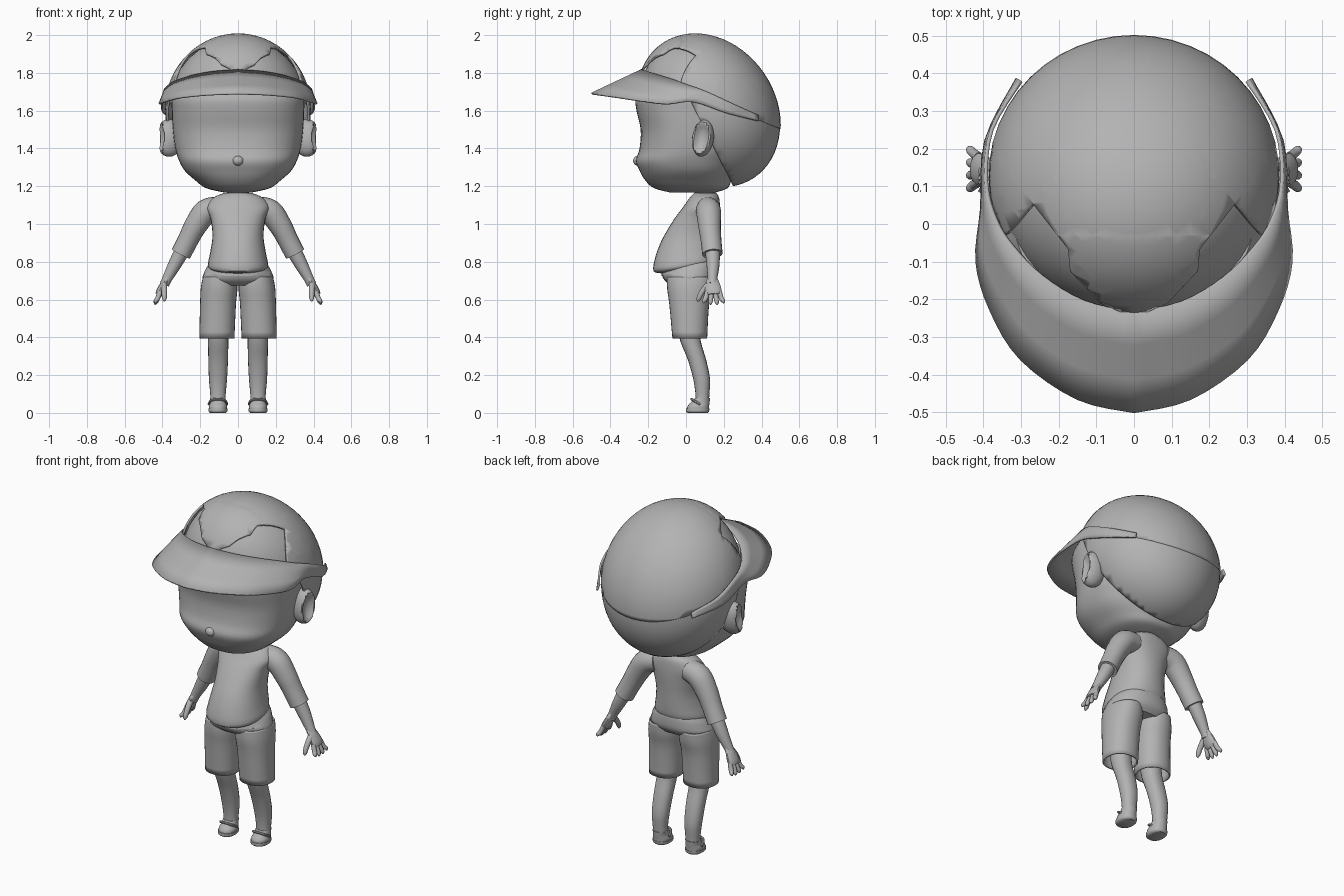
import bpy, bmesh, math
from mathutils import Vector, Matrix

if "Cube" in bpy.data.objects:
    bpy.data.objects.remove(bpy.data.objects["Cube"])

clay = bpy.data.materials.new("matte_grey")
clay.use_nodes = True
clay.diffuse_color = (0.45, 0.45, 0.45, 1)
clay.node_tree.nodes["Principled BSDF"].inputs["Base Color"].default_value = (0.45, 0.45, 0.45, 1)
parts = []


def finish(name, bm, mirror=False, thick=0.0):
    bmesh.ops.recalc_face_normals(bm, faces=bm.faces)
    mesh = bpy.data.meshes.new(name)
    bm.to_mesh(mesh)
    bm.free()
    mesh.materials.append(clay)
    obj = bpy.data.objects.new(name, mesh)
    bpy.context.collection.objects.link(obj)
    if mirror:
        obj.modifiers.new("Mirror", 'MIRROR')
    if thick:
        mod = obj.modifiers.new("Thickness", 'SOLIDIFY')
        mod.thickness = thick
    parts.append(obj)
    return obj


def spline(keys, steps=4):
    """Smooth curve through tuples of any length."""
    vs = [Vector(k) for k in keys]
    out = []
    for i in range(len(vs) - 1):
        a, b = vs[max(i - 1, 0)], vs[i]
        c, d = vs[i + 1], vs[min(i + 2, len(vs) - 1)]
        for s in range(steps):
            t = s / steps
            out.append(0.5 * (2 * b + (c - a) * t + (2 * a - 5 * b + 4 * c - d) * t * t
                              + (3 * b - a - 3 * c + d) * t ** 3))
    return out + [vs[-1]]


def skin(rings, closed=True, caps=True):
    bm = bmesh.new()
    rows = [[bm.verts.new(p) for p in ring] for ring in rings]
    n = len(rows[0])
    for a, b in zip(rows, rows[1:]):
        for i in range(n if closed else n - 1):
            j = (i + 1) % n
            bm.faces.new((a[i], a[j], b[j], b[i]))
    if caps:
        bm.faces.new(rows[0])
        bm.faces.new(rows[-1])
    return bm


def loft(name, keys, power=2.2, sides=32, warp=None, caps=True, **kw):
    """Level rings given as (centre x, half width, front y, back y, z)."""
    rings = []
    for cx, rx, front, back, z in spline(keys):
        ring = []
        for i in range(sides):
            a = math.tau * i / sides
            c, s = (math.copysign(abs(f) ** (2 / power), f) for f in (math.cos(a), math.sin(a)))
            p = Vector((cx + rx * c, (front + back) / 2 + (back - front) / 2 * s, z))
            ring.append(warp(p) if warp else p)
        rings.append(ring)
    return finish(name, skin(rings, caps=caps), **kw)


def tube(name, keys, sides=14, flat=1.0, **kw):
    """Round limb along points given as (x, y, z, radius)."""
    pts = spline(keys)
    rings = []
    for i, p in enumerate(pts):
        d = (pts[min(i + 1, len(pts) - 1)] - pts[max(i - 1, 0)]).to_3d().normalized()
        u = d.cross(Vector((0, 1, 0))).normalized()
        v = d.cross(u)
        rings.append([p.to_3d() + p[3] * (u * math.cos(a) * flat + v * math.sin(a))
                      for a in (math.tau * k / sides for k in range(sides))])
    return finish(name, skin(rings), **kw)


def ball(centre, radii, tilt=0.0, segs=24):
    bm = bmesh.new()
    bmesh.ops.create_uvsphere(bm, u_segments=segs, v_segments=segs * 2 // 3, radius=1)
    bm.transform(Matrix.Translation(centre) @ Matrix.Rotation(tilt, 4, 'X') @ Matrix.Diagonal((*radii, 1)))
    return bm


def skull(scale):
    """Rounded dome that leans down towards the back."""
    bm = ball((0, 0.12, 1.6), [r * scale for r in (0.388, 0.38, 0.4)], segs=48)
    for v in bm.verts:
        v.co.z -= 0.2 * (v.co.y - 0.12)
    return bm


def cut(bm, point, normal, clear=True):
    bmesh.ops.bisect_plane(bm, geom=bm.verts[:] + bm.edges[:] + bm.faces[:],
                           plane_co=point, plane_no=normal, clear_inner=clear)


# Head
loft("head", [(0, 0.08, -0.09, 0.16, 1.168), (0, 0.17, -0.17, 0.22, 1.19),
              (0, 0.225, -0.215, 0.24, 1.23), (0, 0.28, -0.245, 0.26, 1.28),
              (0, 0.312, -0.265, 0.28, 1.335), (0, 0.332, -0.246, 0.3, 1.4),
              (0, 0.345, -0.24, 0.3, 1.5), (0, 0.35, -0.262, 0.3, 1.6),
              (0, 0.35, -0.265, 0.3, 1.67), (0, 0.32, -0.22, 0.3, 1.75)], power=2.4, sides=48)
finish("nose", ball((0, -0.254, 1.335), (0.03, 0.026, 0.026)))
scalp = skull(0.955)
cut(scalp, (0, 0.12, 1.6), (0, 0.41, 1))
finish("scalp", scalp)

# Ears with a dished outer face
ear = ball((0, 0, 0), (1, 1, 1))
for v in ear.verts:
    if v.co.x > 0.65:
        v.co.x = 1.2 - v.co.x
ear.transform(Matrix.Translation((0.365, 0.09, 1.455)) @ Matrix.Rotation(-0.15, 4, 'X')
              @ Matrix.Rotation(-0.25, 4, 'Z') @ Matrix.Diagonal((0.075, 0.056, 0.1, 1)))
finish("ear", ear, mirror=True)

# Hair at the back of the head
hair = skull(0.995)
cut(hair, (0, 0.24, 1.22), (0, 2, 1))
cut(hair, (0, 0.12, 1.69), (0, -0.41, -1))
finish("back_hair", hair, thick=0.012)

# Cap shell with two notches beside the central peak
front_edge = [(0, -0.25), (0.09, -0.21), (0.17, -0.125), (0.175, -0.067),
              (0.27, 0.055), (0.34, -0.03), (0.45, -0.03)]
cap = skull(1.005)
cut(cap, (0, 0.12, 1.66), (0, 0.41, 1))
for (x0, y0), (x1, y1) in zip(front_edge, front_edge[1:]):
    for side in (-1, 1):
        cut(cap, (side * x0, y0, 0), (y1 - y0, -side * (x1 - x0), 0), clear=False)


def edge_y(x):
    for (x0, y0), (x1, y1) in zip(front_edge, front_edge[1:]):
        if x <= x1:
            return y0 + (y1 - y0) * (x - x0) / (x1 - x0)
    return front_edge[-1][1]


gone = []
for f in cap.faces:
    c = f.calc_center_median()
    if c.y < edge_y(abs(c.x)):
        gone.append(f)
bmesh.ops.delete(cap, geom=gone, context='FACES')
finish("cap", cap, thick=0.012)

# Visor and the band tapering round to the back
inner = spline([(0, -0.235, 1.815), (0.13, -0.205, 1.805), (0.24, -0.14, 1.785), (0.32, -0.06, 1.76),
                (0.365, 0.01, 1.735), (0.392, 0.11, 1.70), (0.378, 0.25, 1.635), (0.3, 0.38, 1.575)])
outer = spline([(0, -0.5, 1.69), (0.15, -0.465, 1.685), (0.3, -0.36, 1.67), (0.38, -0.23, 1.65),
                (0.417, -0.1, 1.635), (0.404, 0.04, 1.645), (0.393, 0.22, 1.585), (0.31, 0.385, 1.545)])
visor_rows = [[a.lerp(b, t) for a, b in zip(inner, outer)] for t in (0, 0.33, 0.67, 1)]
visor = finish("visor", skin(visor_rows, closed=False, caps=False), mirror=True, thick=0.01)
visor.modifiers["Thickness"].offset = 0


# Shirt and shorts share a hem that dips at the front
def dip(p):
    p.z += 0.2 * p.y * min(1, max(0, (0.92 - p.z) / 0.13)) * (1 if p.z > 0.74 else 0.3)
    return p


loft("neck", [(0, 0.058, 0.045, 0.155, z) for z in (1.12, 1.17, 1.23)], sides=20)
loft("shirt", [(0, 0.145, -0.12, 0.16, 0.762), (0, 0.16, -0.172, 0.168, 0.785),
               (0, 0.147, -0.16, 0.172, 0.85), (0, 0.135, -0.115, 0.175, 0.94),
               (0, 0.146, -0.06, 0.18, 1.03), (0, 0.165, -0.015, 0.18, 1.09),
               (0, 0.13, 0.02, 0.175, 1.14), (0, 0.07, 0.045, 0.16, 1.165)], warp=dip)
loft("shorts_hips", [(0, 0.15, -0.125, 0.155, 0.79), (0, 0.175, -0.13, 0.162, 0.75),
                     (0, 0.188, -0.115, 0.155, 0.71), (0, 0.16, -0.08, 0.13, 0.68)], warp=dip)
loft("shorts_leg", [(0.098, 0.088, -0.1, 0.145, 0.72), (0.1, 0.097, -0.1, 0.14, 0.66),
                    (0.106, 0.095, -0.088, 0.122, 0.57), (0.112, 0.093, -0.072, 0.112, 0.395)],
     caps=False, mirror=True, thick=0.008)

# Legs and shoes
loft("leg", [(0.105, 0.055, -0.05, 0.07, 0.47), (0.105, 0.054, -0.03, 0.078, 0.38),
             (0.105, 0.052, 0.01, 0.107, 0.28), (0.106, 0.048, 0.038, 0.127, 0.18),
             (0.106, 0.041, 0.05, 0.124, 0.1), (0.106, 0.04, 0.05, 0.12, 0.04)], sides=20, mirror=True)
loft("shoe_sole", [(0.106, 0.042, 0.008, 0.115, 0), (0.106, 0.05, 0, 0.122, 0.008),
                   (0.106, 0.051, 0, 0.124, 0.022)], sides=24, mirror=True)
loft("shoe_upper", [(0.106, 0.047, 0.004, 0.121, 0.015), (0.106, 0.048, 0.008, 0.122, 0.035),
                    (0.106, 0.042, 0.025, 0.125, 0.055), (0.106, 0.041, 0.048, 0.127, 0.078)],
     sides=24, mirror=True)
tube("shoe_strap", [(0.058, 0.075, 0.045, 0.007), (0.07, 0.04, 0.066, 0.007), (0.106, 0.03, 0.073, 0.007),
                    (0.142, 0.04, 0.066, 0.007), (0.154, 0.075, 0.045, 0.007)], sides=8, mirror=True)

# Arms
tube("sleeve", [(0.1, 0.115, 1.085, 0.06), (0.17, 0.12, 1.065, 0.066), (0.225, 0.125, 0.99, 0.06),
                (0.262, 0.132, 0.92, 0.055), (0.302, 0.14, 0.842, 0.054)], sides=20, mirror=True)
tube("forearm", [(0.29, 0.14, 0.87, 0.041), (0.335, 0.143, 0.785, 0.035),
                 (0.375, 0.14, 0.71, 0.026), (0.39, 0.14, 0.68, 0.026)], mirror=True)

# Hands
tube("palm", [(0.37, 0.14, 0.72, 0.024), (0.39, 0.14, 0.685, 0.038), (0.41, 0.145, 0.645, 0.044),
              (0.42, 0.147, 0.625, 0.036)], flat=0.5, mirror=True)
for i, finger in enumerate(("index", "middle", "ring", "little")):
    y = 0.112 + 0.022 * i
    tip = y + 0.012 * (i - 1.4)
    drop = 0.008 * abs(i - 1.5)
    tube(finger + "_finger", [(0.412, y, 0.64, 0.013), (0.426, (y + tip) / 2, 0.605, 0.013),
                              (0.436, tip, 0.58 + drop, 0.011), (0.439, tip, 0.569 + drop, 0.004)],
         sides=10, mirror=True)
tube("thumb", [(0.392, 0.118, 0.68, 0.017), (0.39, 0.085, 0.64, 0.015),
               (0.39, 0.067, 0.605, 0.012), (0.391, 0.063, 0.59, 0.004)], sides=10, mirror=True)

# Smooth shading on every part
bpy.ops.object.select_all(action='DESELECT')
for obj in parts:
    obj.select_set(True)
bpy.context.view_layer.objects.active = parts[0]
bpy.ops.object.shade_smooth_by_angle(angle=math.radians(42))
